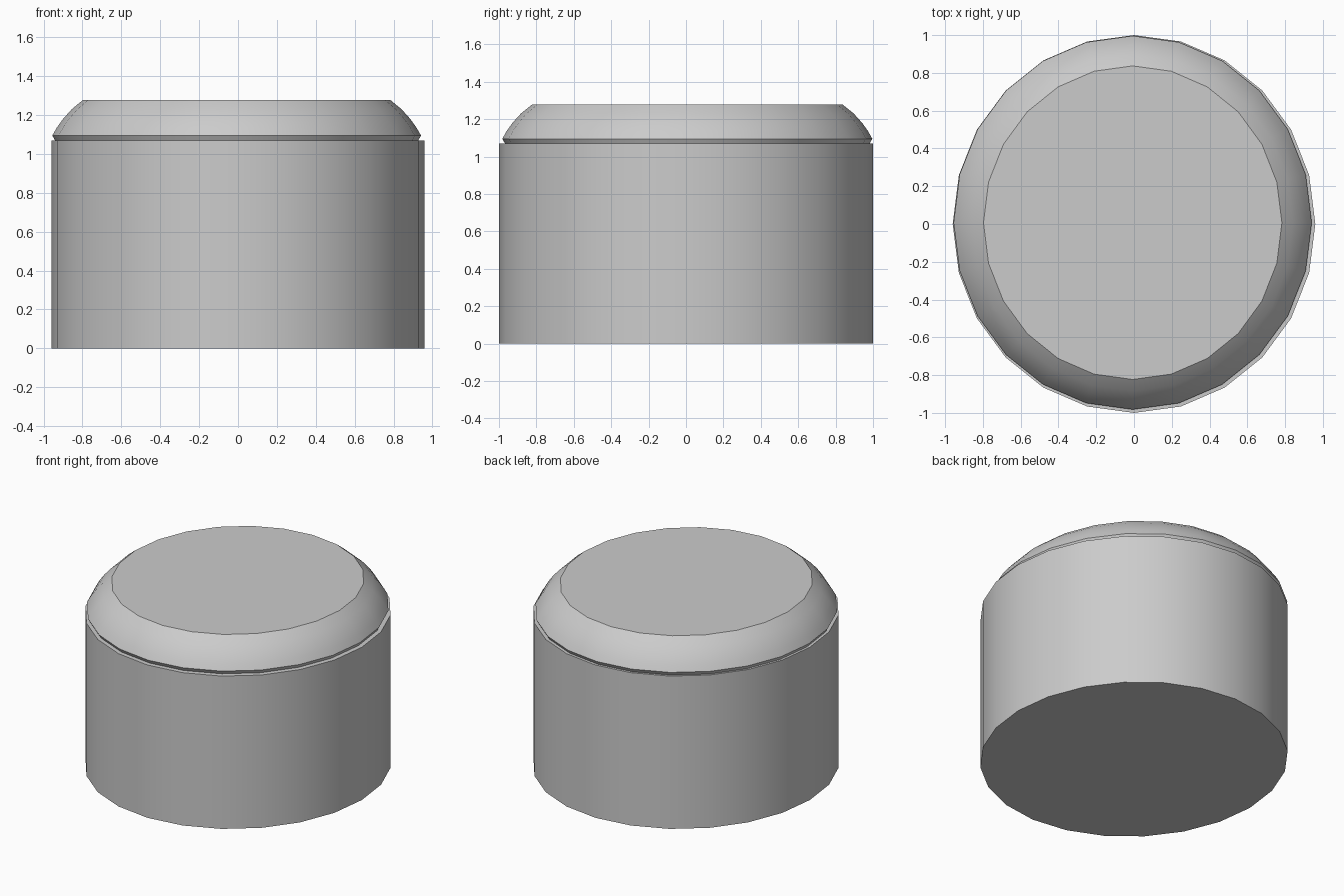
import bpy, bmesh, math

if "Cube" in bpy.data.objects:
    bpy.data.objects.remove(bpy.data.objects["Cube"])

SIDES = 24


def lathe(name, profile, centre=(0, 0)):
    """Stack elliptical rings given as (x radius, y radius, z) and cap both ends."""
    bm = bmesh.new()
    rings = []
    for rx, ry, z in profile:
        ring = []
        for i in range(SIDES):
            a = 2 * math.pi * i / SIDES
            ring.append(bm.verts.new((centre[0] + rx * math.cos(a),
                                      centre[1] + ry * math.sin(a), z)))
        rings.append(ring)
    for low, high in zip(rings, rings[1:]):
        for i in range(SIDES):
            j = (i + 1) % SIDES
            bm.faces.new((low[i], low[j], high[j], high[i]))
    bm.faces.new(rings[0][::-1])
    bm.faces.new(rings[-1])
    mesh = bpy.data.meshes.new(name)
    bm.to_mesh(mesh)
    bm.free()
    obj = bpy.data.objects.new(name, mesh)
    bpy.context.collection.objects.link(obj)
    bpy.ops.object.select_all(action='DESELECT')
    obj.select_set(True)
    bpy.context.view_layer.objects.active = obj
    bpy.ops.object.shade_smooth_by_angle(angle=math.radians(35))
    return obj


# Straight-sided drum
lathe("body", [(0.96, 1.0, 0), (0.96, 1.0, 1.07)])

# Rounded cap, sitting very slightly off centre
lathe("rounded_top", [
    (0.935, 0.975, 1.07),
    (0.948, 0.989, 1.095),
    (0.925, 0.967, 1.135),
    (0.893, 0.935, 1.18),
    (0.848, 0.89, 1.23),
    (0.79, 0.83, 1.278),
], centre=(-0.007, 0.007))
